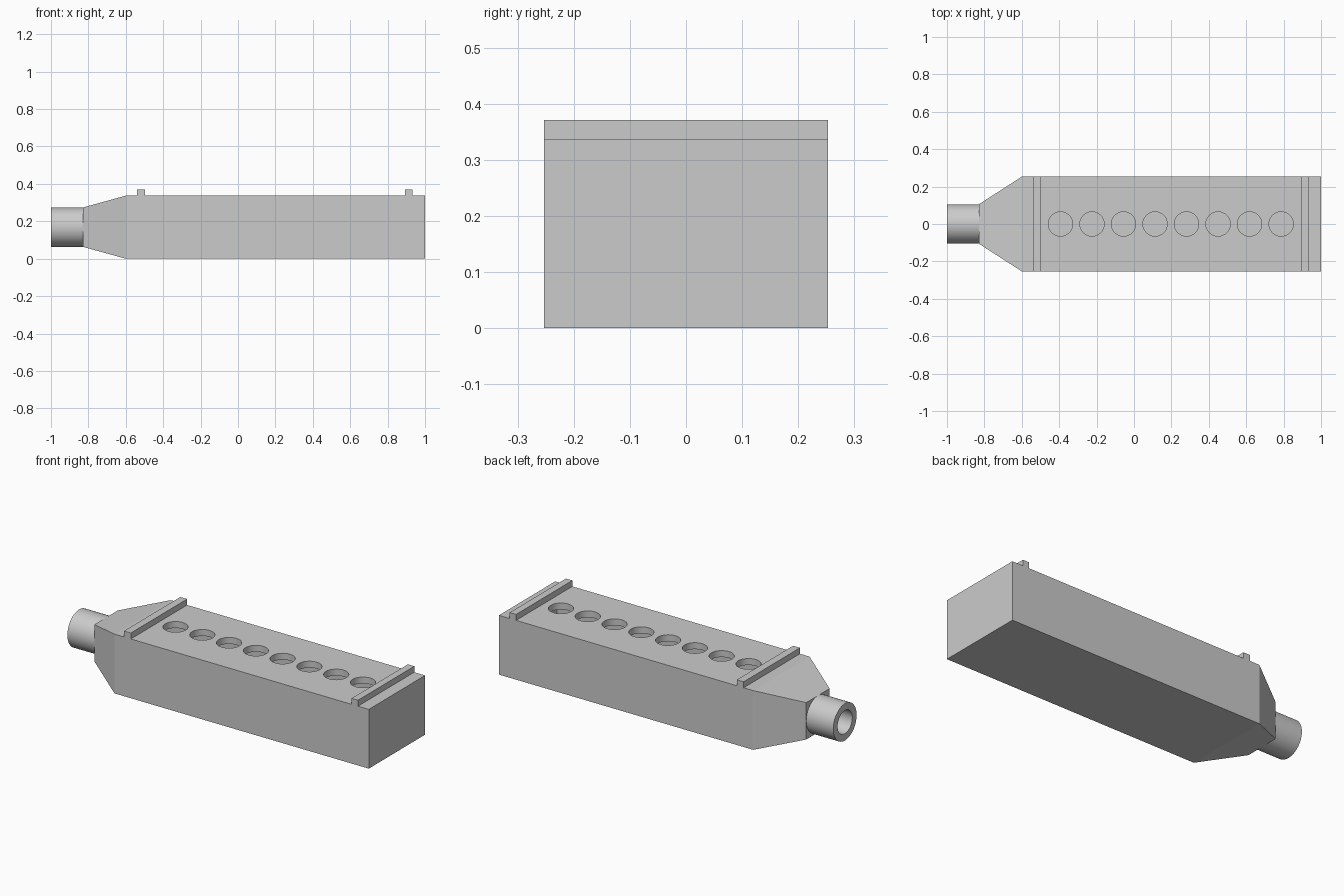
import bpy
import bmesh
import math
from mathutils import Matrix

if "Cube" in bpy.data.objects:
    bpy.data.objects.remove(bpy.data.objects["Cube"], do_unlink=True)

grey = bpy.data.materials.new("plain grey")
grey.use_nodes = True
colour = (0.6, 0.6, 0.6, 1)
grey.diffuse_color = colour
grey.node_tree.nodes["Principled BSDF"].inputs["Base Color"].default_value = colour

WALL = 0.037
MID = 0.1685          # height of the long axis
HALF_H = MID
HALF_W = 0.253
NECK_X, SHOULDER_X, END_X = -0.83, -0.6, 1.0
NECK_R = 0.105
BORE_R = 0.066
HOLE_R = 0.065
HOLES = [-0.393 + 0.1685 * i for i in range(8)]


def finish(name, bm):
    bmesh.ops.recalc_face_normals(bm, faces=bm.faces)
    mesh = bpy.data.meshes.new(name)
    bm.to_mesh(mesh)
    bm.free()
    mesh.materials.append(grey)
    obj = bpy.data.objects.new(name, mesh)
    bpy.context.collection.objects.link(obj)
    return obj


def loft(name, sections):
    """Solid through rectangles given as (x, half width, half height)."""
    bm = bmesh.new()
    rings = [[bm.verts.new((x, sy * w, MID + sz * h))
              for sy, sz in ((-1, -1), (1, -1), (1, 1), (-1, 1))]
             for x, w, h in sections]
    for a, b in zip(rings, rings[1:]):
        for i in range(4):
            j = (i + 1) % 4
            bm.faces.new((a[i], a[j], b[j], b[i]))
    bm.faces.new(rings[0])
    bm.faces.new(rings[-1])
    return finish(name, bm)


def cylinder(name, radius, length, centre, along_x):
    bm = bmesh.new()
    turn = Matrix.Rotation(math.pi / 2, 4, "Y") if along_x else Matrix()
    bmesh.ops.create_cone(bm, cap_ends=True, segments=64, radius1=radius,
                          radius2=radius, depth=length,
                          matrix=Matrix.Translation(centre) @ turn)
    return finish(name, bm)


def box(name, x0, x1, z0, z1):
    bm = bmesh.new()
    bmesh.ops.create_cube(bm, size=1, matrix=Matrix.Translation(
        ((x0 + x1) / 2, 0, (z0 + z1) / 2))
        @ Matrix.Diagonal((x1 - x0, 2 * HALF_W, z1 - z0, 1)))
    return finish(name, bm)


def activate(obj):
    bpy.ops.object.select_all(action="DESELECT")
    obj.select_set(True)
    bpy.context.view_layer.objects.active = obj


def cut(target, cutter):
    mod = target.modifiers.new("cut", "BOOLEAN")
    mod.operation, mod.solver, mod.object = "DIFFERENCE", "EXACT", cutter
    activate(target)
    bpy.ops.object.modifier_apply(modifier=mod.name)
    bpy.data.objects.remove(cutter, do_unlink=True)


# Hollow body with a tapered neck
body = loft("body", [(NECK_X, NECK_R, NECK_R),
                     (SHOULDER_X, HALF_W, HALF_H),
                     (END_X, HALF_W, HALF_H)])
cut(body, loft("cavity", [(NECK_X + WALL, NECK_R - WALL + 0.02, NECK_R - WALL),
                          (SHOULDER_X, HALF_W - WALL, HALF_H - WALL),
                          (END_X - WALL, HALF_W - WALL, HALF_H - WALL)]))
cut(body, cylinder("neck_bore", BORE_R, 0.2, (NECK_X, 0, MID), True))

# Row of round openings through the top
for x in HOLES:
    cut(body, cylinder("opening", HOLE_R, 0.14, (x, 0, 2 * MID), False))

# Inlet tube
tube_end = NECK_X + 0.01
tube = cylinder("inlet_tube", NECK_R, tube_end + 1,
                ((tube_end - 1) / 2, 0, MID), True)
cut(tube, cylinder("tube_bore", BORE_R, 0.6, (-0.9, 0, MID), True))

# Raised ribs across the top
box("inlet_rib", -0.54, -0.497, 2 * MID - 0.005, 0.371)
box("end_rib", 0.892, 0.932, 2 * MID - 0.005, 0.371)

for obj in (body, tube):
    activate(obj)
    bpy.ops.object.shade_smooth_by_angle(angle=math.radians(15))
